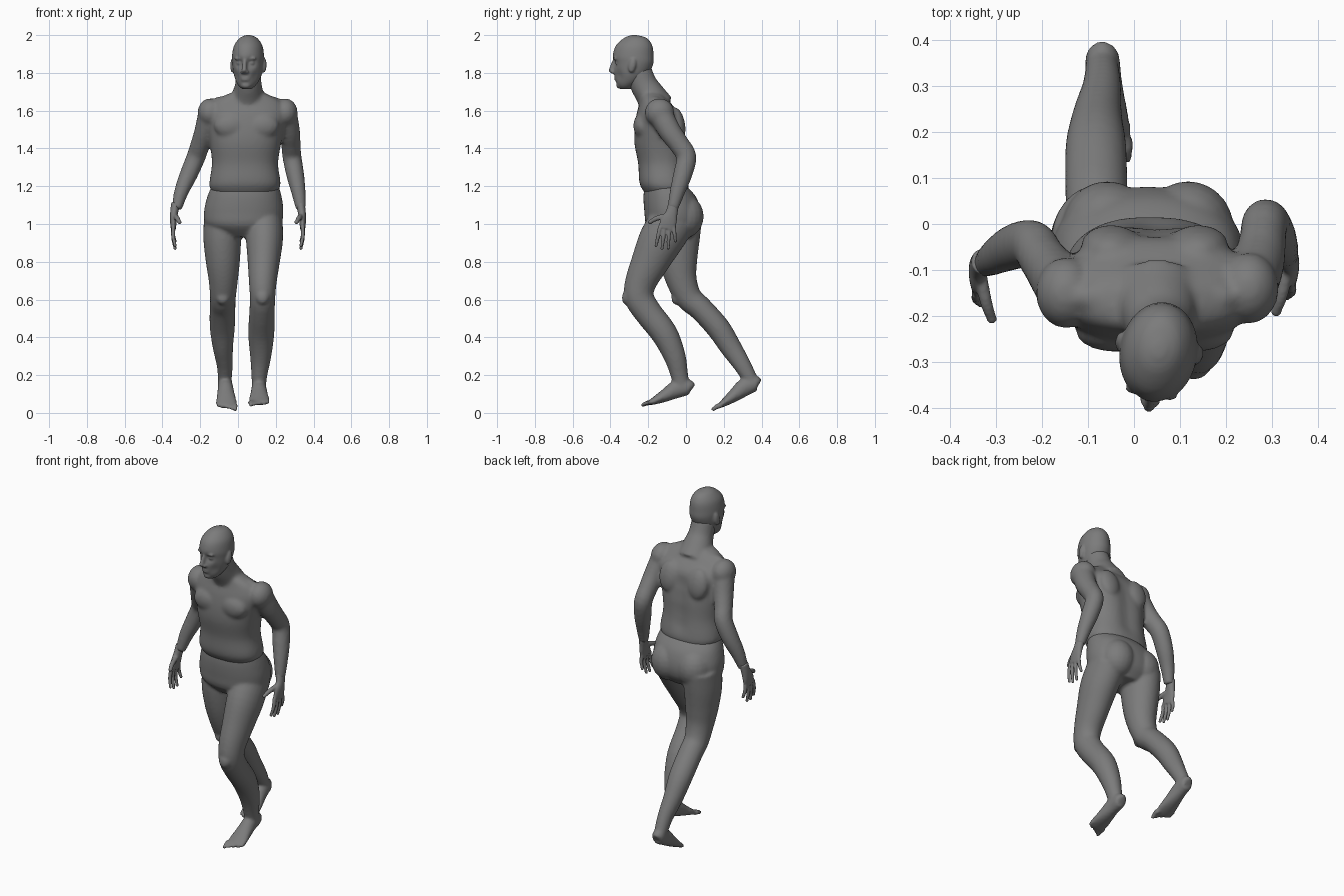
import bpy, bmesh, math
from mathutils import Vector, Matrix

if "Cube" in bpy.data.objects:
    bpy.data.objects.remove(bpy.data.objects["Cube"], do_unlink=True)

grey = bpy.data.materials.new("matte_grey")
grey.use_nodes = True
grey.diffuse_color = (0.2, 0.2, 0.2, 1)
grey.node_tree.nodes["Principled BSDF"].inputs["Base Color"].default_value = (0.2, 0.2, 0.2, 1)


def smooth_rows(rows, steps=4):
    """Catmull-Rom interpolation through rows of numbers."""
    out = []
    for i in range(len(rows) - 1):
        a, b, c, d = (rows[max(0, i - 1)], rows[i], rows[i + 1], rows[min(len(rows) - 1, i + 2)])
        for s in range(steps):
            t = s / steps
            out.append([0.5 * (2 * q + (r - p) * t + (2 * p - 5 * q + 4 * r - w) * t * t
                               + (3 * q - p - 3 * r + w) * t ** 3)
                        for p, q, r, w in zip(a, b, c, d)])
    return out + [list(rows[-1])]


def loft(bm, rows, level=False, power=1.0, sides=32):
    """Tube through rows of (x, y, z, half width, half depth)."""
    rows = smooth_rows(rows)
    centres = [Vector(r[:3]) for r in rows]
    rings = []
    for i, row in enumerate(rows):
        t = centres[min(i + 1, len(rows) - 1)] - centres[max(i - 1, 0)]
        t = Vector((0, 0, 1)) if level else t.normalized()
        u = Vector((1, 0, 0))
        u = (u - t * u.dot(t)).normalized()
        v = t.cross(u)
        ring = []
        for k in range(sides):
            a = math.tau * k / sides
            c, s = math.cos(a), math.sin(a)
            c = math.copysign(abs(c) ** power, c)
            s = math.copysign(abs(s) ** power, s)
            ring.append(bm.verts.new(centres[i] + u * c * row[3] + v * s * row[4]))
        rings.append(ring)
    for a, b in zip(rings, rings[1:]):
        for k in range(sides):
            n = (k + 1) % sides
            bm.faces.new((a[k], a[n], b[n], b[k]))
    bm.faces.new(rings[0][::-1])
    bm.faces.new(rings[-1])


def blob(bm, centre, radii, tilt=0.0):
    m = (Matrix.Translation(centre) @ Matrix.Rotation(tilt, 4, 'X') @ Matrix.Diagonal((*radii, 1)))
    bmesh.ops.create_uvsphere(bm, u_segments=20, v_segments=12, radius=1, matrix=m)


def digit(bm, points, radius):
    """Finger or toe with a rounded tip."""
    rows = [(*p, radius * f, radius * f) for p, f in zip(points, (1.1, 1, 0.8))]
    loft(bm, rows, sides=10)
    blob(bm, points[-1], [radius * 0.85] * 3)


def dent(bm, centre, size, push):
    for v in bm.verts:
        d = (v.co - Vector(centre)).length / size
        v.co += Vector(push) * math.exp(-d * d)


def finish(name, bm, voxel, rounds):
    bmesh.ops.recalc_face_normals(bm, faces=bm.faces)
    mesh = bpy.data.meshes.new(name)
    bm.to_mesh(mesh)
    bm.free()
    mesh.materials.append(grey)
    ob = bpy.data.objects.new(name, mesh)
    bpy.context.collection.objects.link(ob)
    fuse = ob.modifiers.new("fuse", 'REMESH')
    fuse.mode, fuse.voxel_size, fuse.use_smooth_shade = 'VOXEL', voxel, True
    soft = ob.modifiers.new("soften", 'SMOOTH')
    soft.factor, soft.iterations = 0.5, rounds
    return ob


MID = 0.045  # body centre line

# Torso, neck and arms
bm = bmesh.new()
torso = [(.05, -.18, 1.69, .10, .06), (.05, -.165, 1.645, .18, .08), (.05, -.147, 1.58, .215, .115),
         (.045, -.143, 1.5, .2, .13), (.04, -.137, 1.42, .187, .135), (.037, -.125, 1.32, .175, .128),
         (.037, -.117, 1.23, .187, .131), (.036, -.11, 1.19, .184, .125), (.035, -.1, 1.14, .15, .1)]
loft(bm, torso, level=True, power=0.87, sides=48)
for z in (1.28, 1.36, 1.44, 1.52):
    dent(bm, (MID, 0, z), .05, (0, -.012, 0))
loft(bm, [(.05, -.15, 1.62, .1, .09), (.053, -.19, 1.685, .085, .078),
          (.055, -.225, 1.74, .07, .072), (.055, -.255, 1.82, .066, .07)])
for s in (-1, 1):
    blob(bm, (MID + s * .085, -.232, 1.52), (.088, .047, .068))        # chest
    blob(bm, (MID + s * .095, -.045, 1.53), (.065, .04, .09), .2)      # shoulder blade
    blob(bm, (MID + s * .09, -.16, 1.655), (.09, .035, .025))          # collar
arm_radii = (.062, .056, .051, .05, .047, .038, .027)
left_arm = [(.25, -.14, 1.59), (.272, -.085, 1.49), (.28, -.035, 1.42), (.286, .002, 1.355),
            (.303, -.018, 1.26), (.32, -.046, 1.17), (.333, -.07, 1.08)]
right_arm = [(-.148, -.15, 1.59), (-.175, -.11, 1.49), (-.2, -.075, 1.42), (-.222, -.044, 1.355),
             (-.262, -.05, 1.26), (-.3, -.07, 1.17), (-.325, -.088, 1.08)]
for path in (left_arm, right_arm):
    loft(bm, [(*p, r, r * 1.06) for p, r in zip(path, arm_radii)])
    blob(bm, path[0], (.066, .078, .075))
finish("torso_and_arms", bm, .01, 5)

# Hips, legs and feet
bm = bmesh.new()
hips = [(.038, -.108, 1.2, .178, .112), (.034, -.085, 1.14, .198, .14), (.03, -.07, 1.06, .21, .15),
        (.028, -.068, .99, .195, .14), (.03, -.06, .93, .11, .09)]
loft(bm, hips, level=True, power=0.92, sides=48)
for s in (-1, 1):
    blob(bm, (.03 + s * .088, -.01, 1.04), (.1, .104, .115))           # seat
left_leg = [(.135, -.06, 1.03, .1, .12), (.14, -.13, .92, .098, .118), (.136, -.19, .8, .085, .1),
            (.131, -.24, .69, .073, .083), (.13, -.247, .61, .067, .078), (.127, -.2, .53, .067, .073),
            (.123, -.115, .42, .069, .07), (.12, -.06, .3, .056, .058), (.113, -.035, .2, .042, .046),
            (.11, -.02, .12, .036, .04)]
right_leg = [(-.08, -.04, 1.03, .1, .125), (-.083, -.045, .92, .1, .118), (-.08, -.04, .8, .09, .1),
             (-.078, -.023, .7, .077, .081), (-.08, .015, .61, .068, .07), (-.082, .08, .55, .068, .064),
             (-.083, .17, .45, .066, .063), (-.08, .235, .35, .054, .057), (-.07, .3, .25, .042, .046),
             (-.07, .345, .17, .036, .038)]
for leg in (left_leg, right_leg):
    loft(bm, leg)
    x, y, z = leg[4][:3]
    blob(bm, (x, y - .055, z + .01), (.04, .035, .05), -.4)            # kneecap

# Foot profile: position along sole, lift, half width, half height
foot = [(0, .01, .02, .02), (.08, .022, .036, .04), (.36, .03, .04, .047), (.6, .017, .047, .036),
        (.83, .006, .055, .023), (1, 0, .052, .013)]
feet = [((.11, .035, .12), (.113, -.195, .052), 1), ((-.07, .388, .145), (-.06, .175, .036), -1)]
for heel, ball, side in feet:
    heel, ball = Vector(heel), Vector(ball)
    rows = []
    for t, lift, w, h in foot:
        rows.append((*(heel.lerp(ball, t) + Vector((0, 0, lift))), w, h))
    loft(bm, rows)
    ahead = (ball - heel).normalized()
    for i in range(5):
        root = ball + Vector((side * (i - 2) * .0225, 0, 0)) - ahead * (.012 + .006 * i)
        tip = root + ahead * (.046 - .004 * i)
        size = .0145 if i == 0 else .0115
        digit(bm, [root, root.lerp(tip, .5) + Vector((0, 0, .003)), tip], size)
finish("hips_and_legs", bm, .009, 4)

# Hands: wrist, palm, four fingers and a thumb
finger_tips = [(-.158, .887), (-.127, .871), (-.094, .873), (-.056, .91)]
for name, side, wrist_y in (("left_hand", 1, -.07), ("right_hand", -1, -.086)):
    bm = bmesh.new()
    dy = wrist_y + .07
    x = side * .342
    palm = [(side * .33, wrist_y + .005, 1.11, .024, .028), (side * .338, -.076 + dy, 1.06, .021, .032),
            (x, -.09 + dy, 1.02, .018, .043), (x, -.103 + dy, .975, .014, .045)]
    loft(bm, palm, sides=20)
    for i, (y, z) in enumerate(finger_tips):
        root = Vector((x, -.137 + i * .024 + dy, .985))
        tip = Vector((side * .333, y + dy, z))
        knuckle = root.lerp(tip, .5) + Vector((side * .006, 0, 0))
        digit(bm, [root, knuckle, tip], .0105)
    digit(bm, [(side * .335, -.095 + dy, 1.045), (side * .322, -.155 + dy, 1.03),
               (side * .31, -.19 + dy, 1.01)], .0135)
    finish(name, bm, .005, 2)

# Head, built about its own axis and then turned slightly
bm = bmesh.new()
skull = [(0, -.005, 2.0, .012, .014), (0, .002, 1.985, .045, .06), (0, -.005, 1.945, .074, .097),
         (0, -.01, 1.89, .084, .109), (0, -.008, 1.85, .083, .106), (0, -.018, 1.8, .076, .094),
         (0, -.03, 1.76, .062, .073), (0, -.045, 1.732, .045, .047), (0, -.05, 1.715, .025, .03)]
loft(bm, skull, level=True, sides=48)
for s in (-1, 1):
    dent(bm, (s * .035, -.11, 1.853), .024, (0, .018, 0))              # eye socket
    dent(bm, (s * .06, -.085, 1.785), .03, (-s * .006, .005, 0))       # cheek hollow
    blob(bm, (s * .033, -.087, 1.853), (.016, .014, .012))             # eye
    blob(bm, (s * .032, -.098, 1.876), (.028, .012, .008))             # brow
    blob(bm, (s * .085, .0, 1.84), (.012, .02, .04), -.2)              # ear
    blob(bm, (s * .013, -.117, 1.805), (.01, .012, .009))              # nostril
loft(bm, [(0, -.1, 1.885, .01, .012), (0, -.112, 1.855, .011, .014), (0, -.12, 1.825, .013, .018),
          (0, -.124, 1.81, .014, .018), (0, -.112, 1.795, .009, .01)], level=True, sides=16)
for z, width in ((1.774, .027), (1.763, .023)):
    blob(bm, (0, -.098, z), (width, .012, .006))                       # lip
blob(bm, (0, -.077, 1.735), (.028, .024, .02))                         # chin
place = Matrix.Translation((.055, -.27, 0)) @ Matrix.Rotation(math.radians(-10), 4, 'Z')
bmesh.ops.transform(bm, matrix=place, verts=bm.verts)
finish("head", bm, .006, 3)
